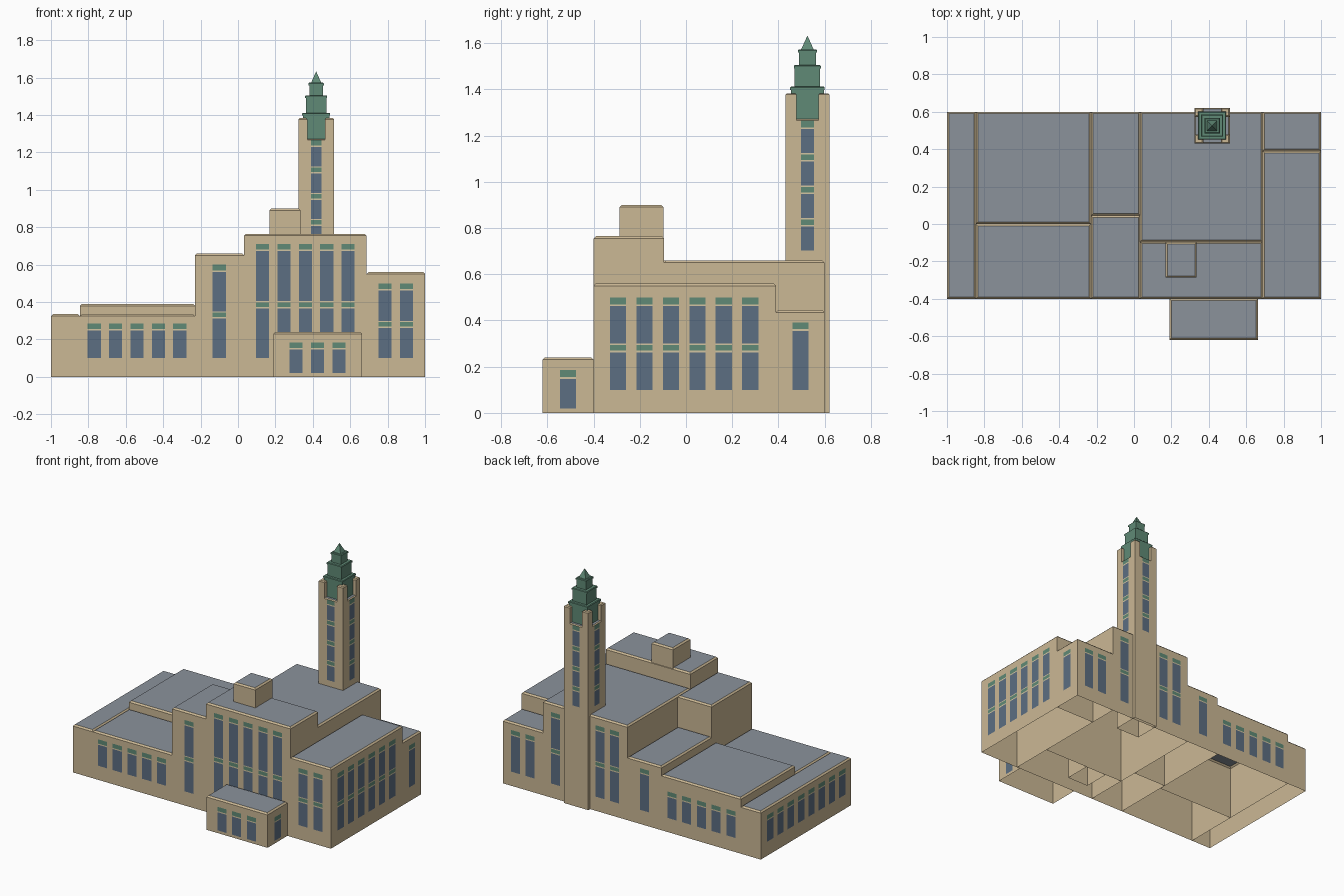
import bpy, bmesh
from mathutils import Vector

if "Cube" in bpy.data.objects:
    bpy.data.objects.remove(bpy.data.objects["Cube"])


def material(name, rgb):
    m = bpy.data.materials.new(name)
    m.diffuse_color = (*rgb, 1)
    m.use_nodes = True
    m.node_tree.nodes["Principled BSDF"].inputs["Base Color"].default_value = m.diffuse_color
    return m


STONE = material("stone", (0.60, 0.48, 0.30))
ROOF = material("roof", (0.26, 0.29, 0.33))
GLASS = material("glass", (0.107, 0.156, 0.223))
GREEN = material("copper_green", (0.117, 0.254, 0.181))
CREAM = material("cream_trim", (0.65, 0.56, 0.36))


def finish(name, bm, mats):
    me = bpy.data.meshes.new(name)
    bm.to_mesh(me)
    bm.free()
    for m in mats:
        me.materials.append(m)
    ob = bpy.data.objects.new(name, me)
    bpy.context.collection.objects.link(ob)
    return ob


def ring(bm, x0, x1, y0, y1, z):
    return [bm.verts.new(p) for p in ((x0, y0, z), (x1, y0, z), (x1, y1, z), (x0, y1, z))]


def bridge(bm, a, b):
    for i in range(4):
        j = (i + 1) % 4
        bm.faces.new((a[i], a[j], b[j], b[i]))


def block(name, x0, x1, y0, y1, top, base=0.0, mats=(STONE, ROOF), c=0.01):
    """Open-bottomed block with a chamfered coping and a coloured roof."""
    bm = bmesh.new()
    a = ring(bm, x0, x1, y0, y1, base)
    b = ring(bm, x0, x1, y0, y1, top - c)
    t = ring(bm, x0 + c, x1 - c, y0 + c, y1 - c, top)
    bridge(bm, a, b)
    bridge(bm, b, t)
    bm.faces.new(t).material_index = len(mats) - 1
    return finish(name, bm, mats)


# Building masses, all standing on the ground
block("left_end_strip", -1, -0.845, -0.4, 0.6, 0.335)
block("left_wing_front", -0.845, -0.23, -0.4, 0.0, 0.335)
block("left_wing_back", -0.845, -0.23, 0.0, 0.6, 0.39)
block("mid_block_front", -0.23, 0.033, -0.4, 0.045, 0.66)
block("mid_block_back", -0.23, 0.033, 0.045, 0.6, 0.445)
block("main_hall_front", 0.033, 0.688, -0.4, -0.095, 0.765)
block("main_hall_back", 0.033, 0.688, -0.095, 0.6, 0.66)
block("right_wing_front", 0.688, 1, -0.4, 0.39, 0.56)
block("right_wing_back", 0.688, 1, 0.39, 0.6, 0.445)
block("roof_penthouse", 0.168, 0.335, -0.287, -0.097, 0.9)
block("entrance_porch", 0.19, 0.663, -0.62, -0.4, 0.24)

# Tower shaft and corner piers
CX, CY, H = 0.418, 0.5255, 0.0945
block("tower_shaft", CX - H, CX + H, CY - H, CY + H, 1.272, c=0.006)
for sx in (-1, 1):
    for sy in (-1, 1):
        px, py, r = CX + sx * (H - 0.0235), CY + sy * (H - 0.0235), 0.0235
        block("tower_corner_pier", px - r, px + r, py - r, py + r, 1.383, 1.265,
              mats=(STONE,), c=0.006)

# Stepped copper crown with thin ledges and a pyramid tip
for i, (r, z0, z1) in enumerate(((0.071, 1.268, 1.412), (0.055, 1.41, 1.505), (0.037, 1.50, 1.573))):
    block(f"crown_tier_{i + 1}", CX - r, CX + r, CY - r, CY + r, z1 - 0.004, z0, (GREEN,), 0.003)
    e = r + 0.004
    block(f"crown_ledge_{i + 1}", CX - e, CX + e, CY - e, CY + e, z1, z1 - 0.014, (GREEN,), 0.004)
bm = bmesh.new()
r = 0.028
base = ring(bm, CX - r, CX + r, CY - r, CY + r, 1.571)
tip = bm.verts.new((CX, CY, 1.633))
for i in range(4):
    bm.faces.new((base[i], base[(i + 1) % 4], tip))
finish("crown_tip", bm, (GREEN,))


def windows(name, normal, plane, centers, z0, z1, storeys=1, w=0.07):
    """Flat window strips: glass, green spandrel and cream trim per storey."""
    bm = bmesh.new()
    n = Vector(normal)
    u = Vector((0, 0, 1)).cross(n)
    wall = Vector((abs(n.x), abs(n.y), 0)) * plane + n * 0.002
    along = Vector((abs(u.x), abs(u.y), 0))
    step = (z1 - z0) / storeys
    for c in centers:
        for s in range(storeys):
            b, t = z0 + s * step, z0 + (s + 1) * step
            line = t - 0.006 if s < storeys - 1 else t
            cuts = (b, t - 0.038, t - 0.03, line, t)
            for k, mat in enumerate((0, 2, 1, 2)):
                lo, hi = cuts[k], cuts[k + 1]
                if hi - lo < 1e-5:
                    continue
                mid = wall + along * c
                corners = ((-w / 2, lo), (w / 2, lo), (w / 2, hi), (-w / 2, hi))
                f = bm.faces.new([bm.verts.new(mid + u * d + Vector((0, 0, z))) for d, z in corners])
                f.material_index = mat
    finish(name, bm, (GLASS, GREEN, CREAM))


def row(mid, count, pitch=0.1143):
    return [mid + (i - (count - 1) / 2) * pitch for i in range(count)]


FRONT, BACK, LEFT, RIGHT = (0, -1, 0), (0, 1, 0), (-1, 0, 0), (1, 0, 0)

# Front windows
windows("left_wing_front_windows", FRONT, -0.4, row(-0.54, 5), 0.1, 0.285)
windows("mid_block_front_window", FRONT, -0.4, [-0.1], 0.1, 0.6, 2)
windows("main_hall_front_windows", FRONT, -0.4, row(0.36, 5), 0.1, 0.71, 2)
windows("right_wing_front_windows", FRONT, -0.4, row(0.844, 2), 0.1, 0.5, 2)
windows("porch_front_windows", FRONT, -0.62, row(0.425, 3), 0.02, 0.185)

# Side windows
windows("right_wing_side_windows", RIGHT, 1, row(-0.008, 6), 0.1, 0.5, 2)
windows("right_wing_side_rear_window", RIGHT, 1, [0.495], 0.1, 0.392)
windows("left_end_side_windows", LEFT, -1, row(0.1, 8), 0.1, 0.285)
windows("porch_right_window", RIGHT, 0.663, [-0.51], 0.02, 0.185)
windows("porch_left_window", LEFT, 0.19, [-0.51], 0.02, 0.185)

# Back windows
windows("left_wing_back_windows", BACK, 0.6, row(-0.54, 5), 0.1, 0.285)
windows("mid_block_back_window", BACK, 0.6, [-0.1], 0.1, 0.392)
windows("main_hall_back_windows", BACK, 0.6, [0.131, 0.246, 0.589], 0.1, 0.6, 2)
windows("right_wing_back_windows", BACK, 0.6, row(0.844, 2), 0.1, 0.392)

# Tower windows on all four sides
for label, nrm in (("front", FRONT), ("back", BACK), ("left", LEFT), ("right", RIGHT)):
    mid, centre = (CX, CY) if nrm[1] else (CY, CX)
    windows(f"tower_{label}_window", nrm, centre + sum(nrm) * H, [mid], 0.703, 1.266, 4, 0.056)
